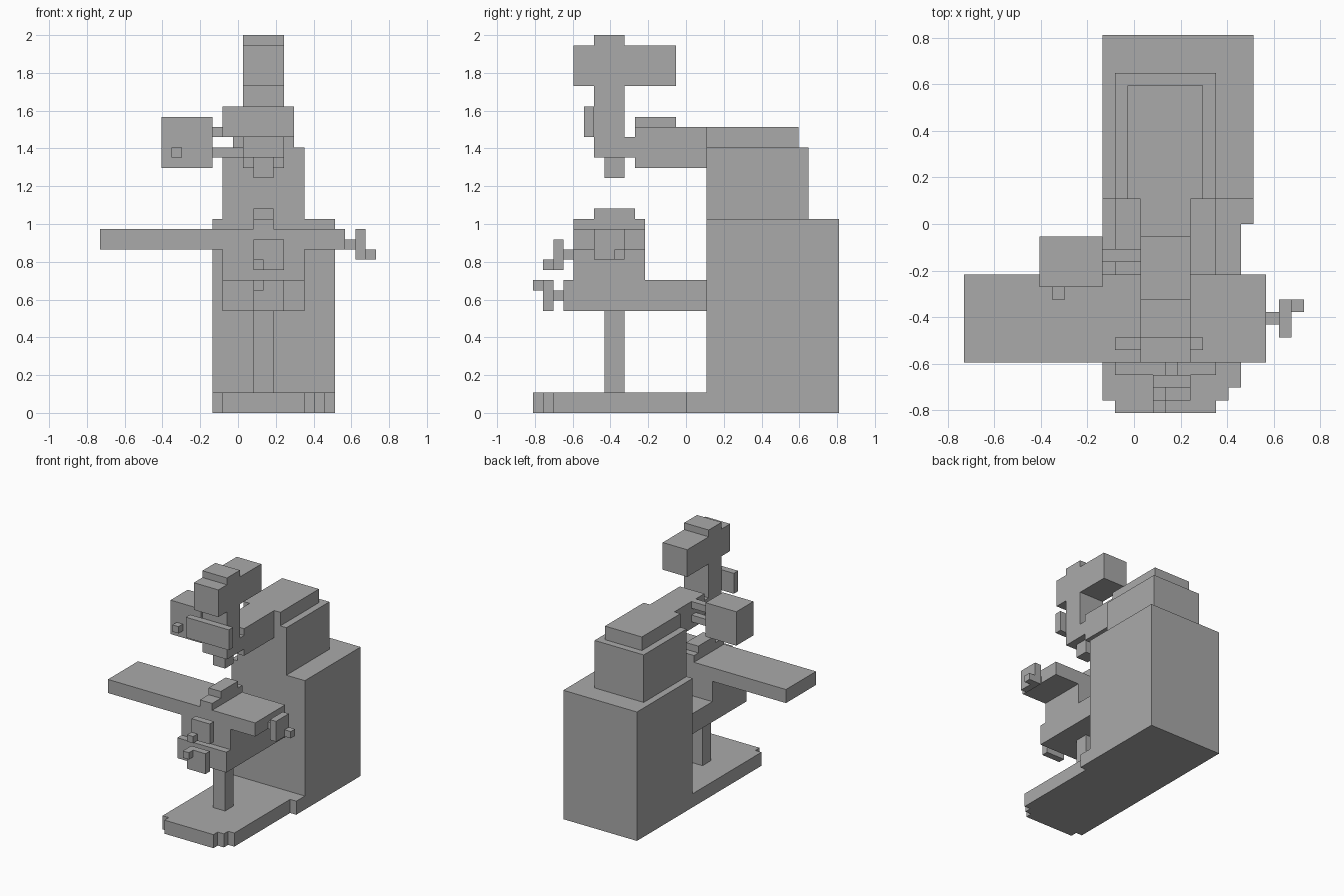
import bpy
import bmesh
from mathutils import Vector

default_cube = bpy.data.objects.get("Cube")
if default_cube:
    bpy.data.objects.remove(default_cube, do_unlink=True)

UNIT = 2 / 37                       # edge of one block
CENTRE = Vector((13.5, 15, 0))      # middle of the footprint, in blocks

# The single machine paint
paint = bpy.data.materials.new("machine_grey")
paint.use_nodes = True
GREY = (0.4, 0.4, 0.4, 1)
paint.diffuse_color = GREY
paint.node_tree.nodes["Principled BSDF"].inputs["Base Color"].default_value = GREY


def extrude(name, outline, offset):
    """Solid from a closed outline of block points pushed along offset."""
    mesh = bpy.data.meshes.new(name)
    bm = bmesh.new()
    verts = [bm.verts.new((Vector(p) - CENTRE) * UNIT) for p in outline]
    face = bm.faces.new(verts)
    result = bmesh.ops.extrude_face_region(bm, geom=[face], use_keep_orig=True)
    moved = [g for g in result["geom"] if isinstance(g, bmesh.types.BMVert)]
    bmesh.ops.translate(bm, verts=moved, vec=Vector(offset) * UNIT)
    bmesh.ops.recalc_face_normals(bm, faces=bm.faces)
    bm.to_mesh(mesh)
    bm.free()
    mesh.materials.append(paint)
    obj = bpy.data.objects.new(name, mesh)
    bpy.context.collection.objects.link(obj)
    return obj


def box(name, x, y, z):
    """Block spanning the given (low, high) ranges."""
    outline = [(x[0], y[0], z[0]), (x[1], y[0], z[0]),
               (x[1], y[1], z[0]), (x[0], y[1], z[0])]
    return extrude(name, outline, (0, 0, z[1] - z[0]))


def cube(name, corner, size=(1, 1, 1)):
    """Block given by its low corner and size."""
    box(name, *[(c, c + s) for c, s in zip(corner, size)])


def crank(name, axle, axis, step, handle):
    """Axle, square wheel and grip, stacked outwards along one axis."""
    axle = Vector(axle)
    out = Vector((0, 0, 0))
    out[axis] = step
    wheel_size = Vector((3, 3, 3))
    wheel_size[axis] = 1
    rim = Vector((1, 1, 1))
    rim[axis] = 0
    cube(name + "_axle", axle)
    cube(name + "_wheel", axle + out - rim, wheel_size)
    cube(name + "_handle", axle + out * 2 + Vector(handle))


# Foot plate with stepped front corners
foot = [(12, 0), (20, 0), (20, 1), (21, 1), (21, 2), (22, 2), (22, 15),
        (23, 15), (23, 17), (11, 17), (11, 1), (12, 1)]
extrude("foot_plate", [(x, y, 0) for x, y in foot], (0, 0, 2))

# Column and overhanging ram
box("column_body", x=(11, 23), y=(17, 30), z=(0, 19))
box("column_neck", x=(12, 20), y=(17, 27), z=(19, 26))
box("column_cap", x=(13, 19), y=(17, 26), z=(26, 28))
box("ram", x=(14, 18), y=(10, 17), z=(24, 28))
box("ram_link", x=(14, 18), y=(9, 10), z=(25, 27))

# Cutting head with crosswise top housing
head = [(6, 25), (9, 25), (9, 32), (14, 32), (14, 36), (9, 36),
        (9, 37), (6, 37), (6, 36), (4, 36), (4, 32), (6, 32)]
extrude("cutting_head", [(14, y, z) for y, z in head], (4, 0, 0))
box("head_front_plate", x=(12, 19), y=(5, 6), z=(27, 30))
box("spindle", x=(15, 17), y=(7, 9), z=(23, 25))

# Control box on its two arms
box("control_box", x=(6, 11), y=(10, 14), z=(24, 29))
cube("control_knob", (7, 9, 25))
for label, height in (("lower", 25), ("upper", 27)):
    cube("control_arm_" + label, (11, 12, height), (3, 1, 1))

# Knee, saddle and lifting screw
box("lifting_screw", x=(15, 17), y=(7, 9), z=(2, 10))
box("knee", x=(12, 20), y=(3, 17), z=(10, 13))
box("saddle", x=(12, 20), y=(4, 11), z=(13, 16))

# Work table with clamp
box("work_table", x=(0, 24), y=(4, 11), z=(16, 18))
box("clamp_base", x=(15, 17), y=(4, 11), z=(18, 19))
box("clamp_jaw", x=(15, 17), y=(6, 10), z=(19, 20))

# Hand cranks
crank("saddle_crank", (16, 3, 15), axis=1, step=-1, handle=(-1, 0, -1))
crank("knee_crank", (16, 2, 11), axis=1, step=-1, handle=(-1, 0, 1))
crank("table_crank", (24, 7, 16), axis=0, step=1, handle=(0, 1, -1))
